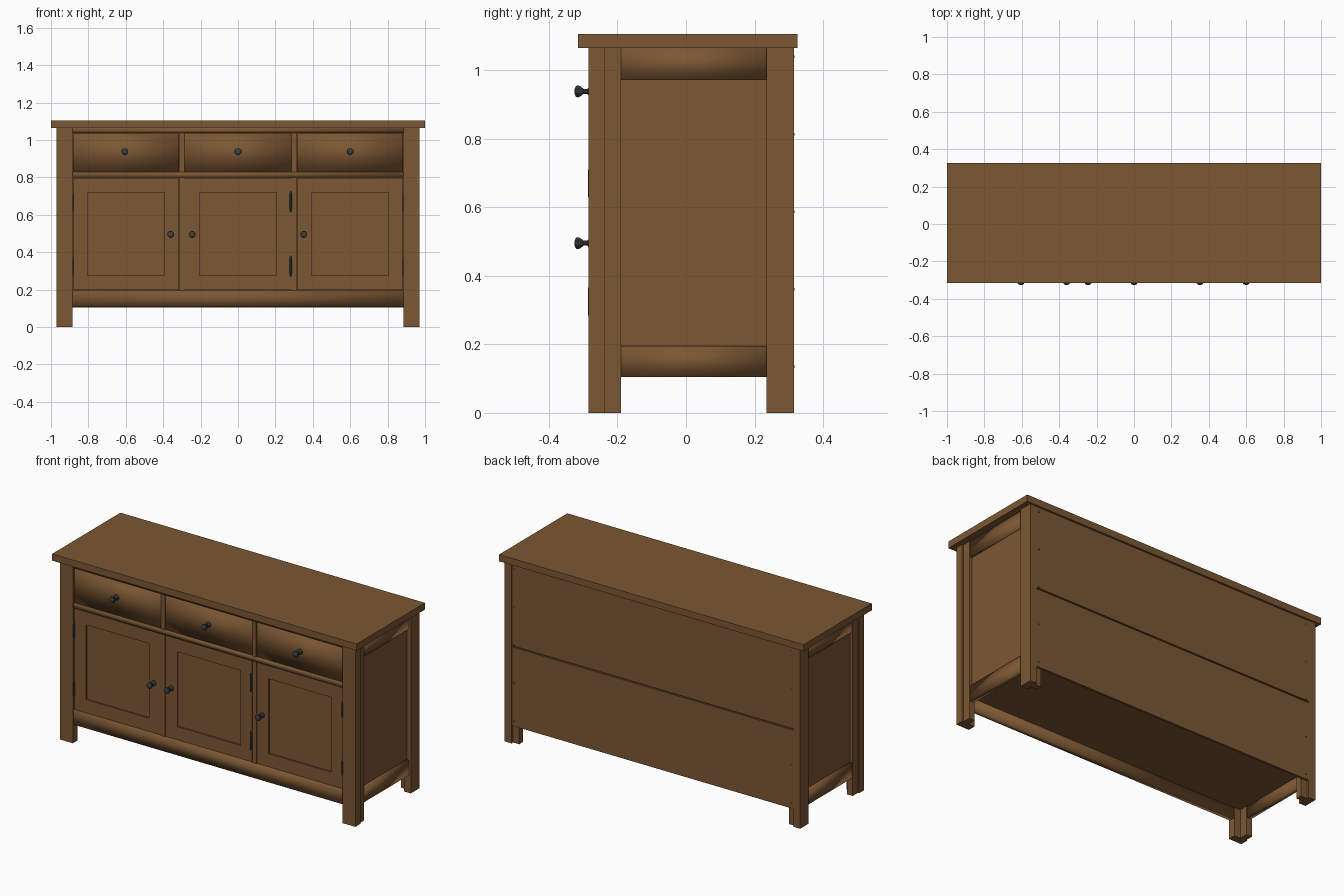
import bpy, bmesh, math
from mathutils import Matrix, Vector

cube = bpy.data.objects.get("Cube")
if cube:
    bpy.data.objects.remove(cube, do_unlink=True)


def material(name, rgb):
    m = bpy.data.materials.new(name)
    m.use_nodes = True
    m.diffuse_color = (*rgb, 1)
    bsdf = next(n for n in m.node_tree.nodes if n.type == 'BSDF_PRINCIPLED')
    bsdf.inputs["Base Color"].default_value = (*rgb, 1)
    return m


WOOD = material("brown wood", (0.20, 0.095, 0.033))
IRON = material("dark iron", (0.045, 0.052, 0.06))


def finish(name, bm, mat, smooth=False):
    bmesh.ops.recalc_face_normals(bm, faces=bm.faces)
    mesh = bpy.data.meshes.new(name)
    bm.to_mesh(mesh)
    bm.free()
    mesh.materials.append(mat)
    for p in mesh.polygons:
        p.use_smooth = smooth
    ob = bpy.data.objects.new(name, mesh)
    bpy.context.collection.objects.link(ob)
    return ob


def box(name, x, y, z, smooth=False, mat=WOOD):
    bm = bmesh.new()
    size = [b - a for a, b in (x, y, z)]
    mid = [(a + b) / 2 for a, b in (x, y, z)]
    bmesh.ops.create_cube(bm, size=1, matrix=Matrix.Translation(mid) @ Matrix.Diagonal((*size, 1)))
    return finish(name, bm, mat, smooth)


def prism(name, outline, z0, z1):
    bm = bmesh.new()
    face = bm.faces.new([bm.verts.new((x, y, z0)) for x, y in outline])
    top = bmesh.ops.extrude_face_region(bm, geom=[face])["geom"]
    bmesh.ops.translate(bm, vec=(0, 0, z1 - z0),
                        verts=[v for v in top if isinstance(v, bmesh.types.BMVert)])
    return finish(name, bm, WOOD)


def lathe(name, profile, centre, axis, sides=8, mat=IRON):
    """Turn (radius, distance) pairs about an axis through centre."""
    bm = bmesh.new()
    turn = Vector((0, 0, 1)).rotation_difference(Vector(axis)).to_matrix()
    rings = []
    for r, d in profile:
        ring = []
        for i in range(sides):
            a = (i + 0.5) * math.tau / sides
            p = Vector((r * math.cos(a), r * math.sin(a), d))
            ring.append(bm.verts.new(Vector(centre) + turn @ p))
        rings.append(ring)
    for a, b in zip(rings, rings[1:]):
        for i in range(sides):
            j = (i + 1) % sides
            bm.faces.new((a[i], a[j], b[j], b[i]))
    bm.faces.new(rings[0])
    bm.faces.new(rings[-1])
    return finish(name, bm, mat)


# Table top
box("table_top", (-1, 1), (-0.315, 0.325), (1.065, 1.105))

# L-shaped corner posts, side frames and panels
for side, s in (("left", 1), ("right", -1)):
    front = [(0.97, -0.285), (0.97, -0.238), (0.962, -0.238), (0.962, -0.19),
             (0.925, -0.19), (0.925, -0.24), (0.885, -0.24), (0.885, -0.285)]
    back = [(0.97, 0.315), (0.97, 0.235), (0.925, 0.235), (0.925, 0.265),
            (0.885, 0.265), (0.885, 0.3), (0.925, 0.3), (0.925, 0.315)]
    prism("front_leg_" + side, [(s * x, y) for x, y in front], 0, 1.065)
    prism("back_leg_" + side, [(s * x, y) for x, y in back], 0, 1.065)

    def span(a, b):
        return tuple(sorted((s * a, s * b)))
    box("side_top_rail_" + side, span(0.93, 0.958), (-0.19, 0.235), (0.972, 1.065), True)
    box("side_bottom_rail_" + side, span(0.93, 0.958), (-0.19, 0.235), (0.105, 0.195), True)
    box("side_panel_" + side, span(0.93, 0.945), (-0.19, 0.235), (0.195, 0.972))

# Front rails and dividers
for name, z in (("top", (1.038, 1.065)), ("middle", (0.8, 0.828)), ("bottom", (0.108, 0.195))):
    box("front_rail_" + name, (-0.885, 0.885), (-0.278, -0.245), z, True)
for s in (-1, 1):
    x = s * 0.3
    box("drawer_divider", (x - 0.013, x + 0.013), (-0.276, -0.245), (0.828, 1.038))
    box("door_divider", (x - 0.013, x + 0.013), (-0.274, -0.245), (0.195, 0.8))

# Inner floor and back boards
box("cabinet_floor", (-0.93, 0.93), (-0.245, 0.3), (0.17, 0.19))
box("back_board_lower", (-0.925, 0.925), (0.3, 0.313), (0.105, 0.572))
box("back_board_upper", (-0.925, 0.925), (0.3, 0.313), (0.58, 1.065))
box("back_seam_strip", (-0.925, 0.925), (0.294, 0.304), (0.55, 0.6))
for s in (-1, 1):
    for i in range(5):
        lathe("back_nail", [(0.004, 0), (0.004, 0.005)], (s * 0.91, 0.312, 0.135 + i * 0.226),
              (0, 1, 0), 6, WOOD)

KNOB = [(0.017, 0), (0.016, 0.005), (0.008, 0.012), (0.008, 0.023),
        (0.016, 0.032), (0.019, 0.039), (0.017, 0.045), (0.008, 0.049)]


def knob(x, z):
    lathe("knob", KNOB, (x, -0.276, z), (0, -1, 0))


def hinge(x, z):
    profile = [(0.003, -0.055), (0.006, -0.05), (0.004, -0.045), (0.007, -0.04),
               (0.007, 0.04), (0.004, 0.045), (0.006, 0.05), (0.003, 0.055)]
    lathe("hinge_barrel", profile, (x, -0.279, z), (0, 0, 1))


def door(name, x0, x1, knob_x, hinge_x):
    z0, z1, frame = 0.198, 0.798, 0.078
    y = (-0.274, -0.25)
    box(name + "_stile_a", (x0, x0 + frame), y, (z0, z1))
    box(name + "_stile_b", (x1 - frame, x1), y, (z0, z1))
    inner = (x0 + frame, x1 - frame)
    box(name + "_bottom_rail", inner, y, (z0, z0 + frame))
    box(name + "_top_rail", inner, y, (z1 - frame, z1))
    box(name + "_panel", inner, (-0.265, -0.255), (z0 + frame, z1 - frame))
    knob(knob_x, 0.495)
    for z in (0.325, 0.67):
        hinge(hinge_x, z)


# Drawers with softly shaded fronts
for name, x0, x1, kx in (("right", -0.883, -0.315, -0.605), ("middle", -0.285, 0.285, 0),
                         ("left", 0.315, 0.883, 0.6)):
    box("drawer_" + name, (x0, x1), (-0.272, -0.245), (0.83, 1.036), True)
    knob(kx, 0.938)

# Doors
door("door_right", -0.883, -0.315, -0.36, -0.885)
door("door_middle", -0.285, 0.285, -0.245, 0.282)
door("door_left", 0.315, 0.883, 0.352, 0.885)
